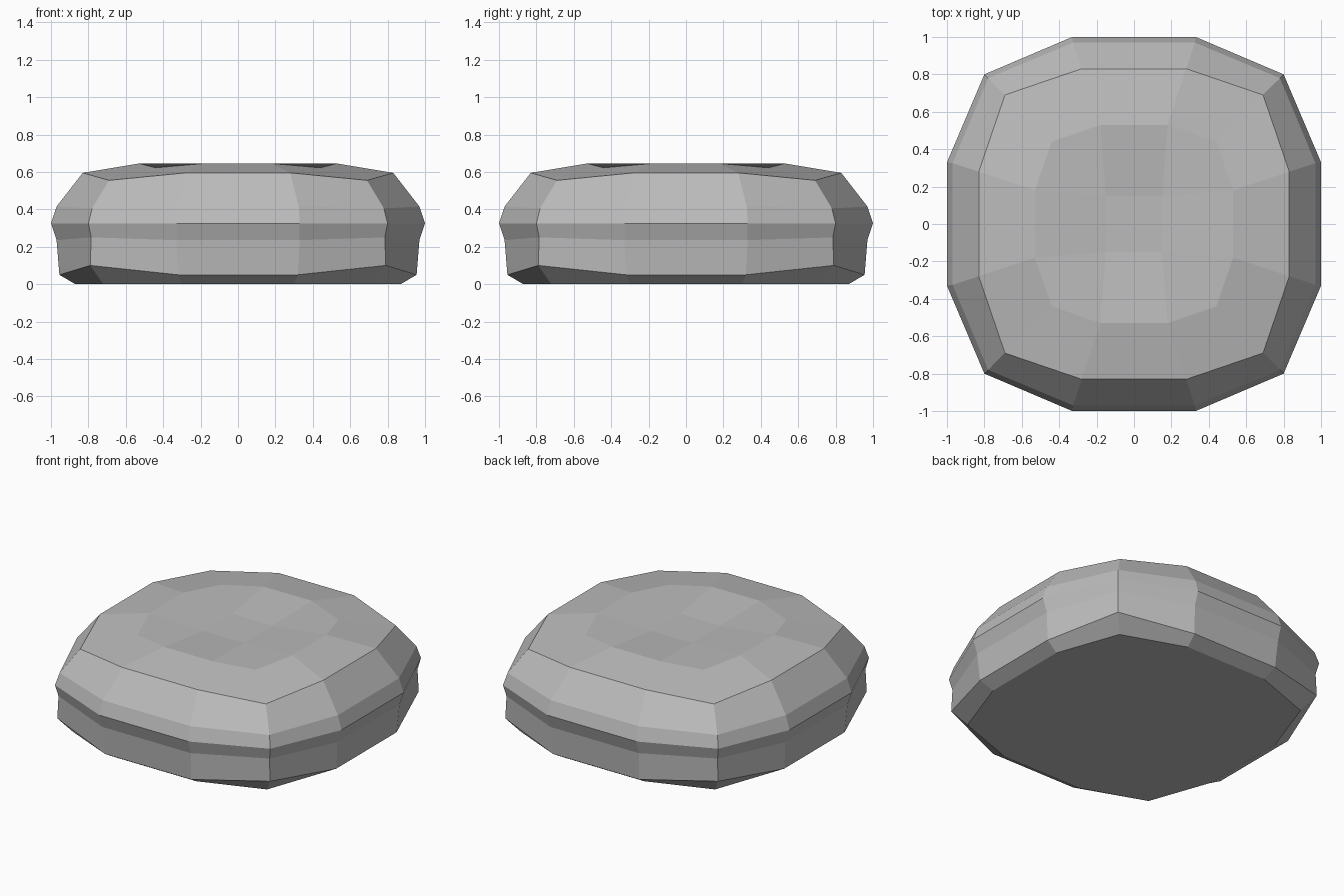
import bpy
import bmesh

default = bpy.data.objects.get("Cube")
if default:
    bpy.data.objects.remove(default, do_unlink=True)

fabric = bpy.data.materials.new("grey fabric")
fabric.use_nodes = True
colour = (0.5, 0.5, 0.5, 1)
fabric.diffuse_color = colour
fabric.node_tree.nodes["Principled BSDF"].inputs["Base Color"].default_value = colour

# Rounded-square rings: side distance, side half width, corner, side height, corner height
RINGS = [
    (0.87, 0.30, 0.72, 0.0, 0.0),       # base
    (0.955, 0.32, 0.79, 0.05, 0.10),    # lower bevel
    (0.97, 0.33, 0.785, 0.235, 0.25),   # tuck under the seam
    (1.0, 0.33, 0.80, 0.325, 0.325),    # seam
    (0.97, 0.325, 0.78, 0.415, 0.405),  # upper wall
    (0.83, 0.28, 0.69, 0.595, 0.555),   # upper rim
    (0.53, 0.18, 0.44, 0.645, 0.622),   # crown
]


def make_ring(bm, side, half, corner, z_side, z_corner):
    points = [(-half, -side, z_side), (half, -side, z_side), (corner, -corner, z_corner)]
    ring = []
    for _ in range(4):
        ring += [bm.verts.new(p) for p in points]
        points = [(-y, x, z) for x, y, z in points]
    return ring


bm = bmesh.new()
rings = [make_ring(bm, *r) for r in RINGS]
count = len(rings[0])

# Base and walls
bm.faces.new(rings[0][::-1])
for low, high in zip(rings, rings[1:]):
    for i in range(count):
        j = (i + 1) % count
        bm.faces.new((low[i], low[j], high[j], high[i]))

# Sunken seat: a centre square joined to the crown by side and corner quads
crown = rings[-1]
centre = [bm.verts.new((x, y, 0.615)) for x, y in
          ((-0.15, -0.15), (0.15, -0.15), (0.15, 0.15), (-0.15, 0.15))]
bm.faces.new(centre)
for k in range(4):
    a, b, corner = crown[3 * k:3 * k + 3]
    after = crown[(3 * k + 3) % count]
    here, there = centre[k], centre[(k + 1) % 4]
    bm.faces.new((a, b, there, here))
    bm.faces.new((b, corner, after, there))

bmesh.ops.recalc_face_normals(bm, faces=bm.faces)
mesh = bpy.data.meshes.new("cushion")
bm.to_mesh(mesh)
bm.free()
mesh.materials.append(fabric)
cushion = bpy.data.objects.new("cushion", mesh)
bpy.context.collection.objects.link(cushion)
